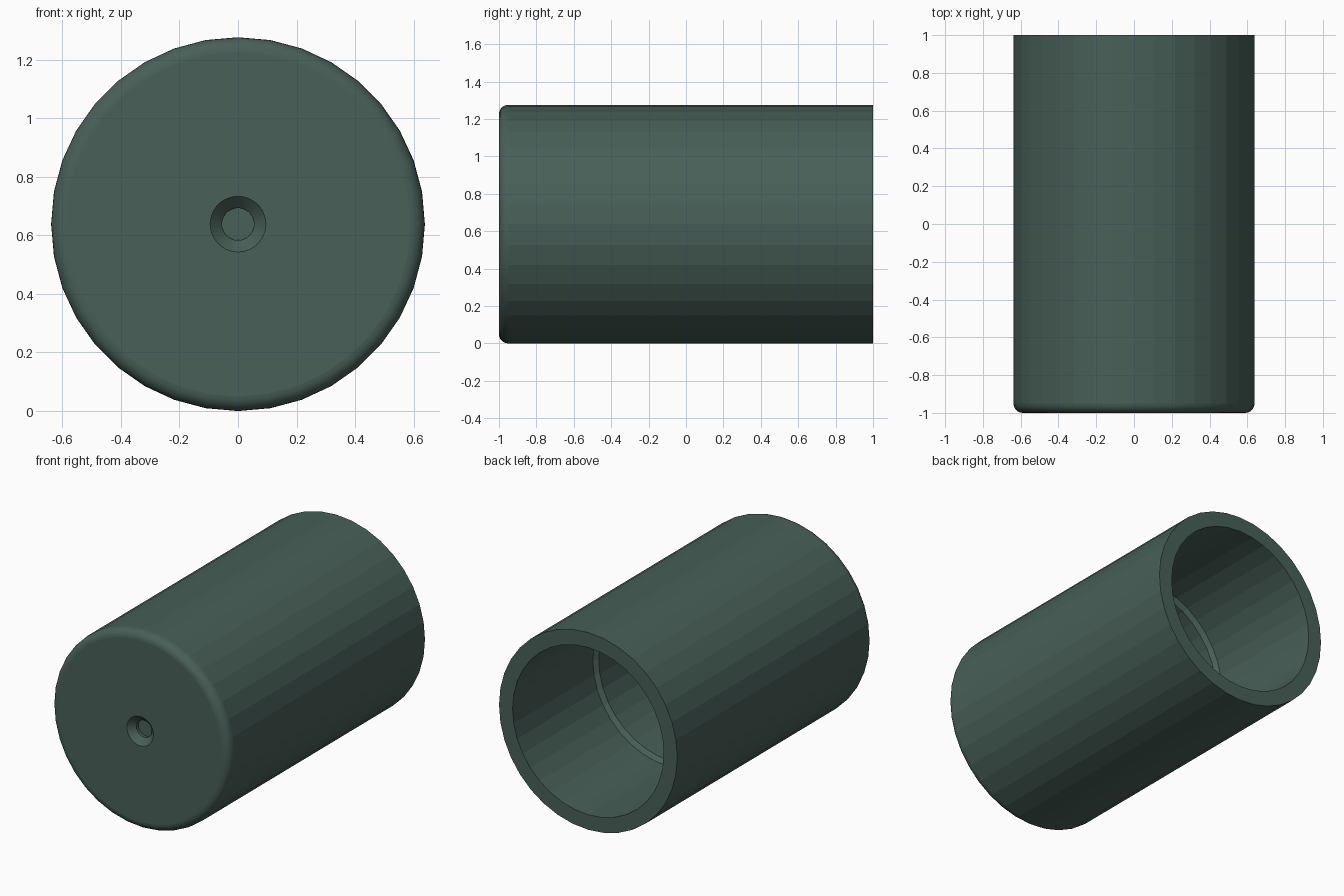
import bpy, bmesh, math

if "Cube" in bpy.data.objects:
    bpy.data.objects.remove(bpy.data.objects["Cube"])

SIDES = 36
R = 0.638          # outer radius, also the height of the axis
F = 0.05           # front edge rounding


def lathe(name, profile, smooth_spans, mat):
    """Spin (radius, y) points round a lengthwise axis at z = R."""
    bm = bmesh.new()
    rings = []
    for r, y in profile:
        if r == 0:
            rings.append([bm.verts.new((0, y, R))] * SIDES)
        else:
            rings.append([bm.verts.new((r * math.sin(a), y, R + r * math.cos(a)))
                          for a in (2 * math.pi * i / SIDES for i in range(SIDES))])
    for k in range(len(rings) - 1):
        a, b = rings[k], rings[k + 1]
        for i in range(SIDES):
            j = (i + 1) % SIDES
            loop = list(dict.fromkeys((a[i], a[j], b[j], b[i])))
            f = bm.faces.new(loop)
            f.smooth = k in smooth_spans
    # Merge the closing fans into flat caps
    bmesh.ops.dissolve_verts(bm, verts=[g[0] for g in rings if g[0] is g[1]])
    bmesh.ops.recalc_face_normals(bm, faces=bm.faces[:])
    me = bpy.data.meshes.new(name)
    bm.to_mesh(me)
    bm.free()
    me.materials.append(mat)
    ob = bpy.data.objects.new(name, me)
    bpy.context.collection.objects.link(ob)
    return ob


mat = bpy.data.materials.new("dark_green")
mat.diffuse_color = (0.065, 0.115, 0.097, 1)
mat.use_nodes = True
mat.node_tree.nodes["Principled BSDF"].inputs["Base Color"].default_value = mat.diffuse_color

# Front dimple with chamfered mouth
profile = [(0, -0.94), (0.055, -0.94), (0.055, -0.96), (0.095, -1.0)]

# Rounded front edge
start = len(profile)
STEPS = 6
for i in range(STEPS + 1):
    a = math.pi / 2 * i / STEPS
    profile.append((R - F + F * math.sin(a), -1 + F - F * math.cos(a)))

# Outer wall, rear rim, stepped bore and its floor
profile += [(R, 1.0), (0.541, 1.0), (0.541, 0.18), (0.516, 0.155),
            (0.516, -0.87), (0, -0.87)]

lathe("hollow_cylinder", profile, range(start, start + STEPS), mat)
